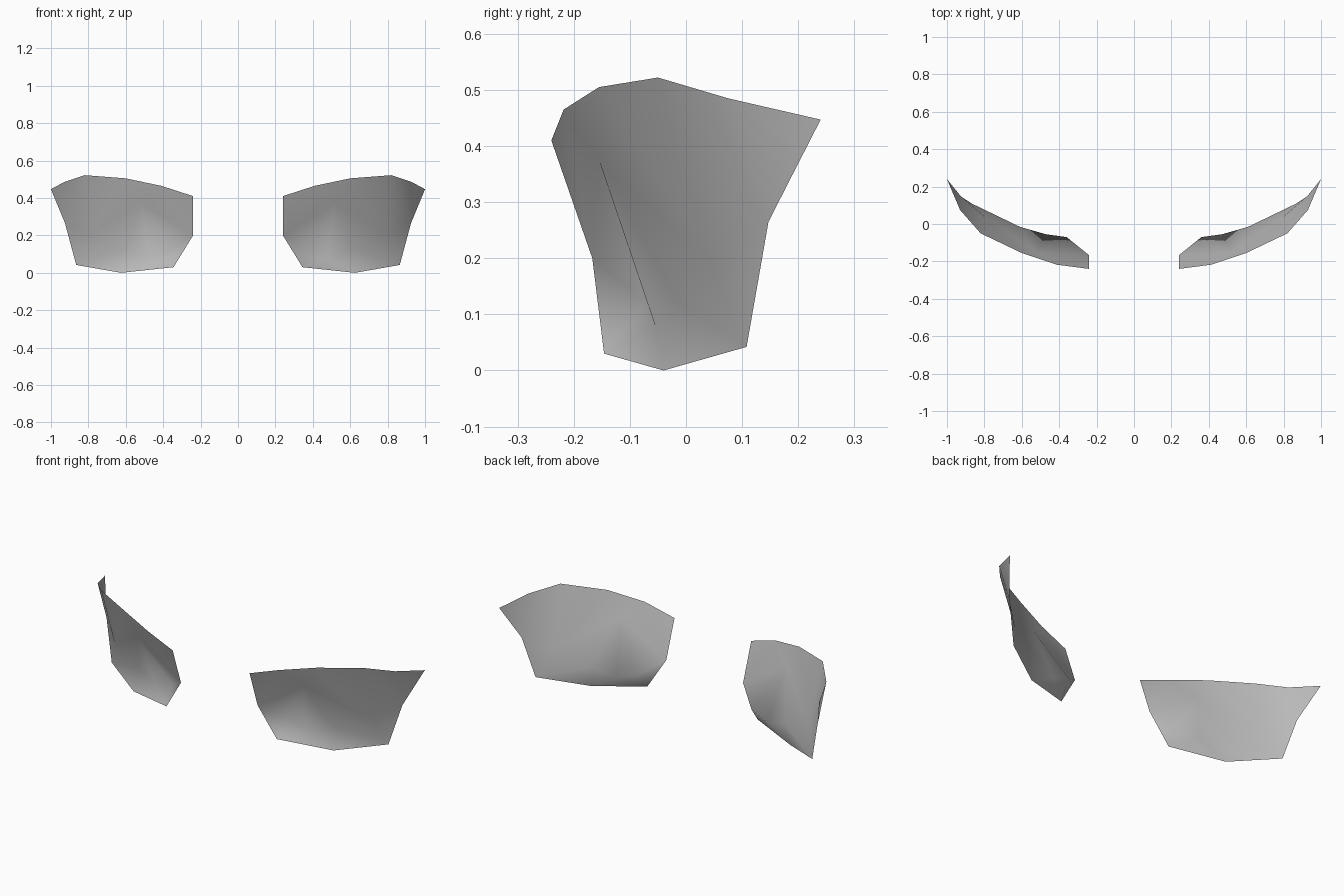
import bpy
import bmesh
from mathutils import Vector
from mathutils.geometry import delaunay_2d_cdt

default_cube = bpy.data.objects.get("Cube")
if default_cube:
    bpy.data.objects.remove(default_cube, do_unlink=True)


def make_material(name, colour):
    material = bpy.data.materials.new(name)
    material.use_nodes = True
    material.diffuse_color = colour
    shader = next(n for n in material.node_tree.nodes if n.type == "BSDF_PRINCIPLED")
    shader.inputs["Base Color"].default_value = colour
    shader.inputs["Roughness"].default_value = 0.8
    return material


def build_sheet(name, outline, inner, creases, material):
    """Fill a closed outline, passing through inner points and along creases."""
    points = [Vector(p) for p in outline + inner]
    count = len(outline)
    edges = [(i, (i + 1) % count) for i in range(count)]
    edges += [(points.index(Vector(a)), points.index(Vector(b))) for a, b in creases]
    flat = [Vector((p.x, p.z)) for p in points]
    result = delaunay_2d_cdt(flat, edges, [], 1, 0.0001)
    triangles, sources = result[2], result[3]

    bm = bmesh.new()
    verts = [bm.verts.new(points[source[0]]) for source in sources]
    for triangle in triangles:
        face = bm.faces.new([verts[i] for i in triangle])
        face.normal_update()
        if face.normal.y > 0:
            face.normal_flip()
        face.smooth = True
    mesh = bpy.data.meshes.new(name)
    bm.to_mesh(mesh)
    bm.free()
    mesh.materials.append(material)
    sheet = bpy.data.objects.new(name, mesh)
    bpy.context.collection.objects.link(sheet)
    return sheet


# Edges of one panel: top rim, outer side, bottom rim, inner side
top_rim = [(.24, -.24, .41), (.41, -.218, .465), (.60, -.155, .505),
           (.82, -.05, .522), (.93, .075, .485), (1, .24, .447)]
outer_side = [(.925, .147, .265)]
bottom_rim = [(.865, .108, .042), (.625, -.04, 0), (.345, -.146, .03)]
inner_side = [(.24, -.167, .2)]

# Points that shape the surface between the edges
crown = (.52, -.155, .375)
cheek = (.80, .04, .2)
dent_inner = (.36, -.07, .12)
dent_middle = (.47, -.055, .08)
dent_outer = (.61, -.015, .12)

creases = [(crown, dent_inner), (crown, dent_outer), (dent_inner, dent_middle),
           (dent_middle, dent_outer), (dent_outer, cheek),
           (cheek, top_rim[3]), (cheek, outer_side[0])]

panels = build_sheet("curved_panels",
                     top_rim + outer_side + bottom_rim + inner_side,
                     [crown, cheek, dent_inner, dent_middle, dent_outer],
                     creases, make_material("plain grey", (.5, .5, .5, 1)))

# The opposite panel is a mirror copy
mirror = panels.modifiers.new("opposite_panel", "MIRROR")
mirror.use_axis[0] = True
mirror.use_mirror_merge = False
